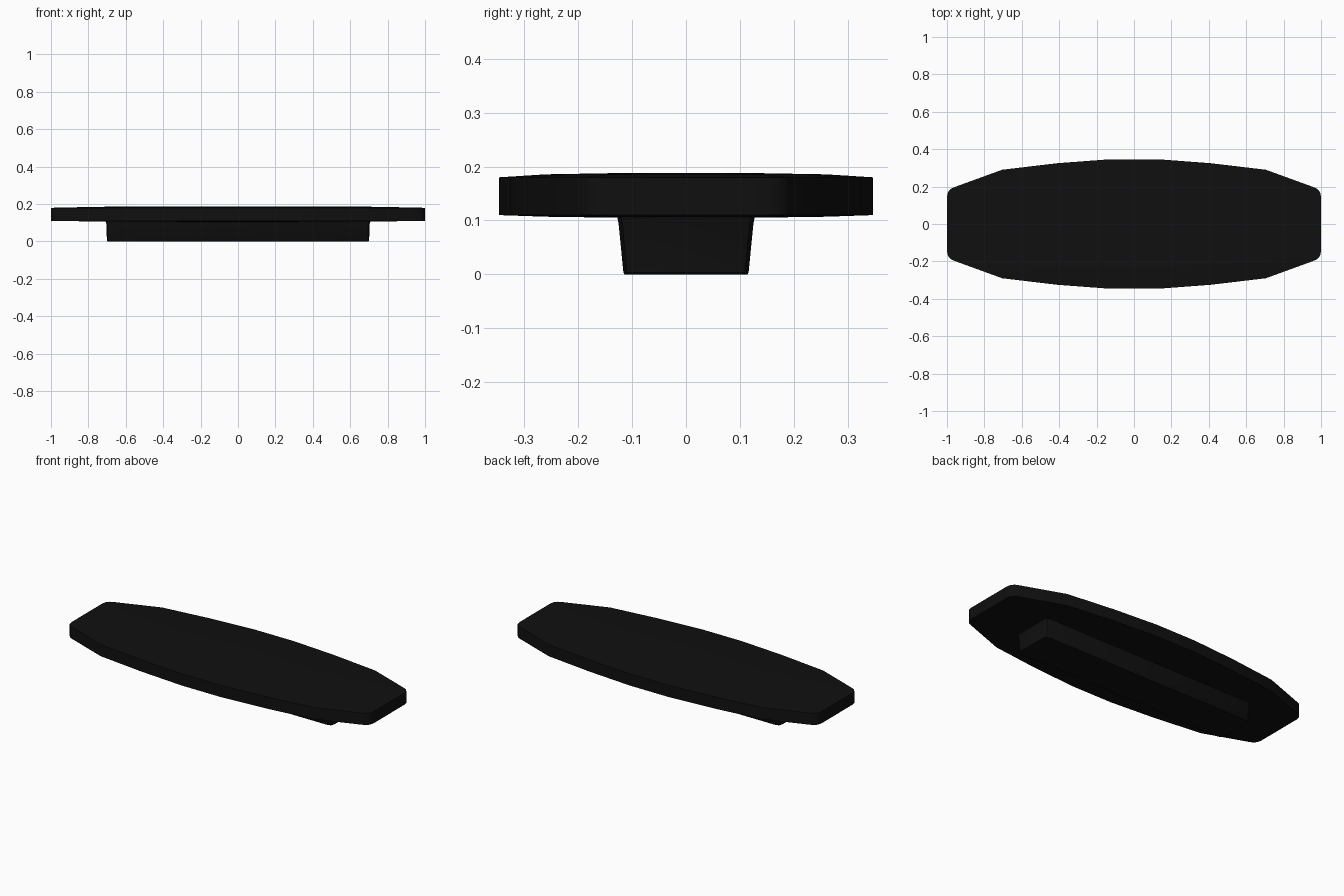
import bpy, bmesh, math

if "Cube" in bpy.data.objects:
    bpy.data.objects.remove(bpy.data.objects["Cube"])

black = bpy.data.materials.new("matte_black")
black.diffuse_color = (0.005, 0.005, 0.005, 1)
black.use_nodes = True
black.node_tree.nodes["Principled BSDF"].inputs["Base Color"].default_value = black.diffuse_color


def mirrored(quarter):
    """Full counter-clockwise outline from the +x +y quarter (listed from +x to +y)."""
    half = quarter + [(-x, y) for x, y in reversed(quarter)]
    return half + [(-x, -y) for x, y in half]


def loft(name, rings):
    """Solid skin through (outline, z) rings, bottom to top, capped at both ends."""
    bm = bmesh.new()
    loops = [[bm.verts.new((x, y, z)) for x, y in outline] for outline, z in rings]
    n = len(loops[0])
    for a, b in zip(loops, loops[1:]):
        for i in range(n):
            j = (i + 1) % n
            bm.faces.new((a[i], a[j], b[j], b[i]))
    bm.faces.new(list(reversed(loops[0])))
    bm.faces.new(loops[-1])
    bmesh.ops.recalc_face_normals(bm, faces=bm.faces)
    mesh = bpy.data.meshes.new(name)
    bm.to_mesh(mesh)
    bm.free()
    obj = bpy.data.objects.new(name, mesh)
    bpy.context.collection.objects.link(obj)
    mesh.materials.append(black)
    bpy.ops.object.select_all(action='DESELECT')
    obj.select_set(True)
    bpy.context.view_layer.objects.active = obj
    bpy.ops.object.shade_smooth_by_angle(angle=math.radians(30))
    return obj


def scaled(outline, s):
    return [(x * s, y * s) for x, y in outline]


# Top plate: faceted boat-shaped outline, slightly domed above and below
plate = mirrored([(1.0, 0.145), (0.995, 0.17), (0.98, 0.188), (0.955, 0.199),
                  (0.705, 0.29), (0.41, 0.325), (0.13, 0.346)])
loft("top_plate", [
    (scaled(plate, 0.34), 0.105), (scaled(plate, 0.75), 0.107), (plate, 0.11),
    (plate, 0.18), (scaled(plate, 0.75), 0.1855), (scaled(plate, 0.34), 0.188)])


# Plinth: tapered block with clipped corners
def plinth_outline(hx, hy):
    return mirrored([(hx, hy - 0.025), (hx - 0.007, hy - 0.007), (hx - 0.025, hy)])


loft("plinth", [(plinth_outline(0.698, 0.114), 0.0),
                (plinth_outline(0.701, 0.116), 0.004),
                (plinth_outline(0.704, 0.125), 0.095),
                (plinth_outline(0.709, 0.128), 0.109)])
